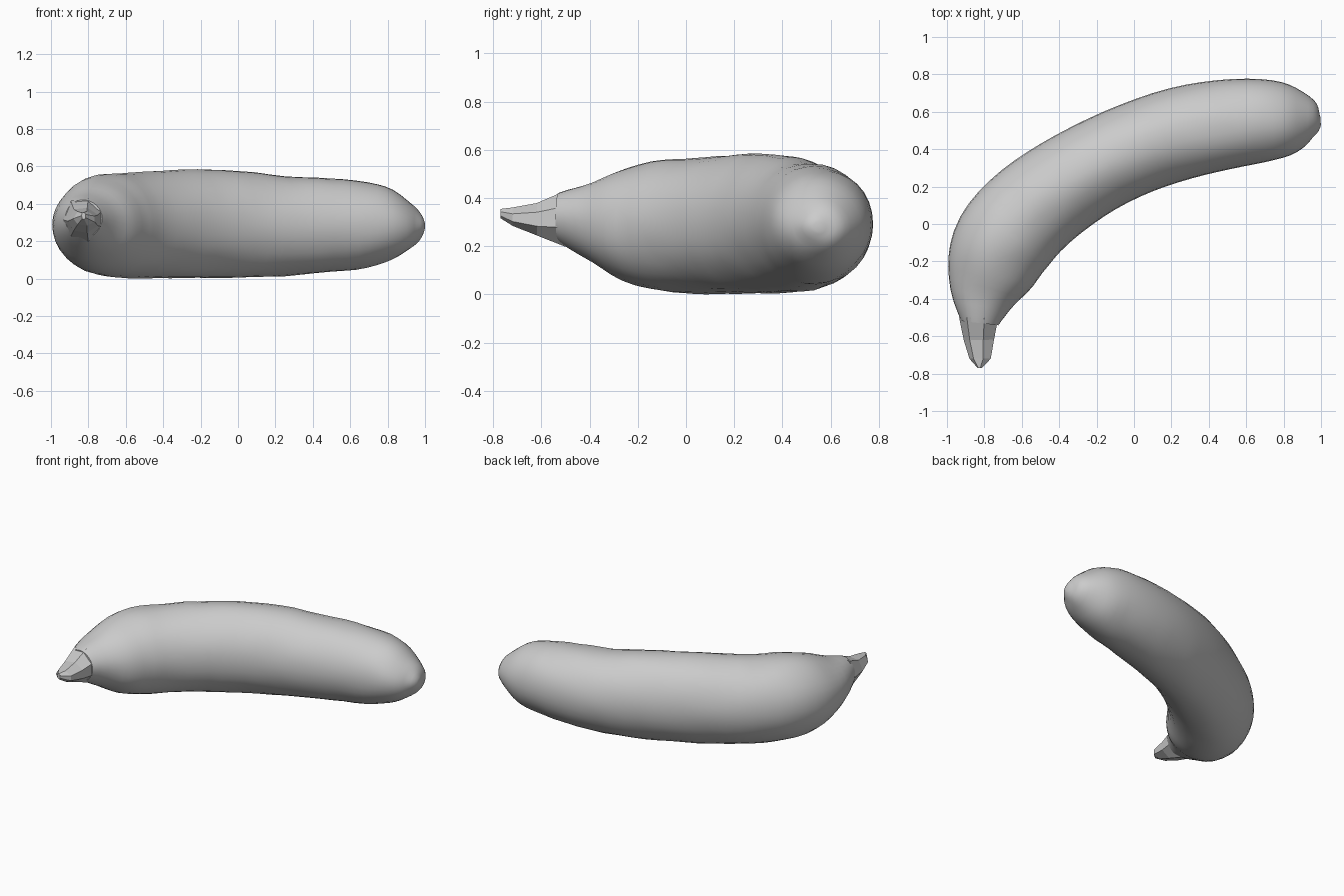
import bpy
import bmesh
from math import cos, sin, pi
from mathutils import Vector, noise

old = bpy.data.objects.get("Cube")
if old:
    bpy.data.objects.remove(old, do_unlink=True)

skin = bpy.data.materials.new("plain grey")
skin.use_nodes = True
grey = (0.6, 0.6, 0.6, 1)
skin.diffuse_color = grey
skin.node_tree.nodes["Principled BSDF"].inputs["Base Color"].default_value = grey

# Stations along the bend: centre x, centre y, half width, bottom, top
STEM = [
    (-.825, -.77, .012, .31, .35),
    (-.82, -.72, .06, .28, .365),
    (-.825, -.62, .085, .25, .385),
    (-.825, -.5, .11, .2, .43),
]
BODY = [
    (-.825, -.53, .10, .22, .42),
    (-.805, -.385, .18, .13, .465),
    (-.765, -.25, .24, .05, .52),
    (-.7, -.1, .268, .015, .56),
    (-.585, .04, .268, .004, .565),
    (-.425, .17, .26, .003, .575),
    (-.215, .3, .25, .003, .583),
    (.01, .405, .247, .005, .575),
    (.25, .485, .248, .015, .55),
    (.485, .532, .24, .035, .54),
    (.69, .553, .222, .06, .52),
    (.83, .555, .19, .105, .47),
    (.93, .555, .13, .165, .4),
    (.98, .55, .07, .22, .34),
    (.998, .55, .02, .26, .3),
]


def refine(rows, steps):
    """Smoothly interpolate extra stations between the given ones."""
    rows = [Vector(r) for r in rows]
    last = len(rows) - 1
    out = []
    for i in range(last):
        a, b, c, d = (rows[min(max(i + k, 0), last)] for k in (-1, 0, 1, 2))
        for s in range(steps):
            t = s / steps
            out.append(b + (c - a) * (t / 2)
                       + (a * 2 - b * 5 + c * 4 - d) * (t * t / 2)
                       + (b * 3 - a - c * 3 + d) * (t ** 3 / 2))
    return out + [rows[-1]]


def sweep(name, rows, sides, lump):
    """Skin upright oval rings that follow the bend, closed at both ends."""
    bm = bmesh.new()
    rings = []
    for i, (x, y, half, low, high) in enumerate(rows):
        before, after = rows[max(i - 1, 0)], rows[min(i + 1, len(rows) - 1)]
        along = Vector((after[0] - before[0], after[1] - before[1], 0)).normalized()
        across = Vector((-along.y, along.x, 0))
        ring = []
        for k in range(sides):
            a = 2 * pi * k / sides
            p = Vector((x, y, (low + high) / 2)) + across * (half * cos(a))
            p.z += (high - low) / 2 * sin(a)
            p.z = max(p.z + lump * noise.noise(p * 7), 0)
            ring.append(bm.verts.new(p))
        rings.append(ring)
    for r, s in zip(rings, rings[1:]):
        for k in range(sides):
            n = (k + 1) % sides
            bm.faces.new((r[k], r[n], s[n], s[k]))
    bm.faces.new(rings[0])
    bm.faces.new(rings[-1])
    bmesh.ops.recalc_face_normals(bm, faces=bm.faces)
    mesh = bpy.data.meshes.new(name)
    bm.to_mesh(mesh)
    bm.free()
    mesh.materials.append(skin)
    obj = bpy.data.objects.new(name, mesh)
    bpy.context.collection.objects.link(obj)
    return obj


# Curved, slightly lumpy body with smooth shading
body = sweep("body", refine(BODY, 3), 32, .008)
bpy.ops.object.select_all(action="DESELECT")
body.select_set(True)
bpy.context.view_layer.objects.active = body
bpy.ops.object.shade_smooth_by_angle(angle=pi / 5)

# Small faceted stem at the narrow end
sweep("stem", STEM, 7, .02)
